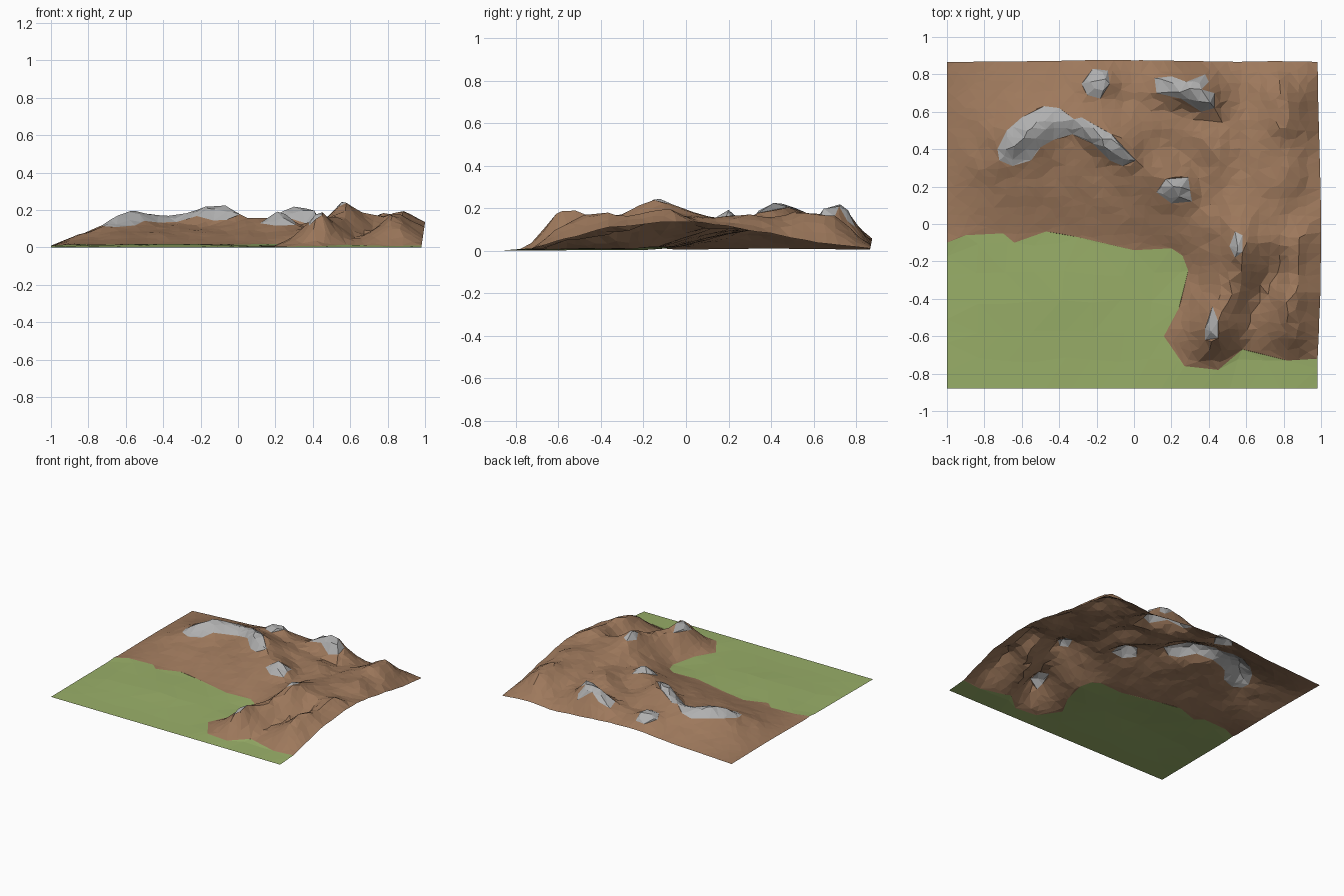
import bpy, random
from mathutils import Vector, noise, geometry

if "Cube" in bpy.data.objects:
    bpy.data.objects.remove(bpy.data.objects["Cube"])

random.seed(4)
W, E, S, N = -1.0, 0.98, -0.88, 0.865
samples = []


def line(*pts):
    """Record a ridge, valley or border line as closely spaced height samples."""
    pts = [Vector(p) for p in pts]
    for a, b in zip(pts, pts[1:]):
        n = max(1, round((b - a).length / 0.025))
        samples.extend(a.lerp(b, i / n) for i in range(n + 1))


# borders of the sheet
line((W, S, 0), (E, S, 0))
line((W, S, 0), (W, -.05, .005), (W, .4, .01), (W, N, .005))
line((W, N, .005), (-.5, N, .03), (-.15, N, .06), (.2, N, .04), (.55, N, .01),
     (.75, N, .03), (E, N, .01))
line((E, S, 0), (E, -.73, .01), (E, -.55, .06), (E, -.35, .11), (E, -.1, .135),
     (E, .1, .13), (E, .35, .09), (E, .6, .04), (E, N, .01))
# meadow
line((W, -.5, .006), (-.4, -.33, .022), (.1, -.5, .008))
line((-.8, -.7, .003), (.1, -.7, .003))
# south, west and north slopes of the arc
line((-.66, .3, .11), (-.52, .33, .11), (-.4, .44, .12), (-.3, .46, .125), (-.17, .33, .115),
     (-.06, .28, .12))
line((-.86, .3, .075), (-.86, .6, .06))
line((-.6, .72, .08), (-.35, .72, .1))
# arc ridge
line((-.68, .4, .165), (-.58, .46, .205), (-.47, .56, .18), (-.3, .54, .185),
     (-.15, .44, .24), (-.06, .38, .25), (.03, .33, .165), (.13, .25, .155))
# northern knolls
line((-.23, .76, .175), (-.18, .76, .185), (-.16, .73, .18))
line((.15, .74, .17), (.27, .72, .225), (.35, .68, .24), (.4, .66, .225))
line((.2, .78, .16), (.36, .77, .19))
# basin south of the knolls
line((-.2, .64, .115), (0, .66, .1), (.2, .62, .1), (.36, .57, .1), (.5, .58, .08))
line((.1, .48, .105), (.25, .4, .09), (.34, .28, .095), (.42, .1, .1))
line((0, .75, .09), (.06, .8, .08))
line((.36, .46, .13), (.43, .4, .15), (.48, .28, .14))
line((.55, .45, .1), (.57, .3, .115))
# middle spur and its foot
line((.15, .2, .15), (.21, .19, .215), (.27, .18, .19))
line((.12, .09, .09), (.28, .06, .09))
line((.4, -.1, .09), (.34, -.3, .03))
# long southern ridge
line((.52, .1, .15), (.56, -.13, .26), (.57, -.16, .26), (.54, -.3, .18), (.46, -.45, .175),
     (.43, -.57, .225), (.42, -.68, .11))
line((.57, -.13, .26), (.67, -.04, .165), (.72, .06, .165))
# diagonal valley
line((.62, -.62, .03), (.64, -.45, .055), (.71, -.32, .075), (.78, -.2, .105))
# eastern ridge and hill
line((.86, -.64, .09), (.84, -.53, .17), (.84, -.42, .185), (.86, -.25, .175),
     (.85, -.1, .208), (.91, -.07, .195))
line((.8, .06, .14), (.92, .08, .125))
line((.72, .06, .165), (.74, .2, .16), (.86, .24, .175), (.8, .36, .155), (.78, .46, .165),
     (.79, .57, .208), (.8, .66, .19), (.78, .75, .15))
line((.86, .66, .16), (.88, .5, .14))
line((.64, .33, .15), (.66, .52, .13))
line((.58, .78, .05), (.58, .62, .08))

# outline of the meadow and of the bare rock patches
meadow = [(W, -.1), (-.9, -.06), (-.7, -.05), (-.64, -.1), (-.47, -.04), (-.3, -.07), (0, -.14),
          (.2, -.13), (.26, -.17), (.29, -.25), (.24, -.45), (.16, -.6), (.27, -.76), (.45, -.78),
          (.58, -.67), (.82, -.73), (E, -.72)]
line(*[(x, y, .016 if y > -.2 else .006) for x, y in meadow])
rocks = [
    [(-.73, .4), (-.68, .5), (-.6, .57), (-.48, .63), (-.4, .62), (-.32, .56), (-.28, .57),
     (-.12, .48), (.01, .34), (-.06, .31), (-.13, .34), (-.22, .43), (-.33, .48), (-.43, .45),
     (-.5, .41), (-.55, .34), (-.65, .31), (-.72, .34)],
    [(-.28, .75), (-.22, .83), (-.14, .82), (-.13, .75), (-.18, .67), (-.25, .69)],
    [(.11, .78), (.2, .79), (.28, .76), (.38, .8), (.4, .76), (.36, .72), (.43, .7), (.43, .62),
     (.36, .6), (.25, .67), (.12, .7)],
    [(.12, .17), (.17, .24), (.29, .25), (.3, .18), (.31, .12), (.2, .11)],
    [(.54, -.04), (.58, -.06), (.58, -.15), (.54, -.18), (.51, -.12)],
    [(.42, -.44), (.45, -.52), (.45, -.61), (.38, -.62), (.38, -.56)],
]
meadow_area = meadow + [(E, S), (W, S)]


def inside(p, poly):
    hit = False
    for (x1, y1), (x2, y2) in zip(poly, poly[1:] + poly[:1]):
        if (y1 > p[1]) != (y2 > p[1]) and p[0] < x1 + (p[1] - y1) * (x2 - x1) / (y2 - y1):
            hit = not hit
    return hit


# stretch a skin over the lines on a fine grid: even slopes between ridge and valley
GX, GY = 66, 58
cells = {}
for s in samples:
    key = (round((s.x - W) / (E - W) * GX), round((s.y - S) / (N - S) * GY))
    cells.setdefault(key, []).append(s.z)
fixed = {k: sum(v) / len(v) for k, v in cells.items()}
grid = [[fixed.get((i, j), .06) for j in range(GY + 1)] for i in range(GX + 1)]
free = [(i, j) for i in range(1, GX) for j in range(1, GY) if (i, j) not in fixed]
for _ in range(200):
    for i, j in free:
        mean = (grid[i - 1][j] + grid[i + 1][j] + grid[i][j - 1] + grid[i][j + 1]) / 4
        grid[i][j] += 1.6 * (mean - grid[i][j])
# soften the creases once
old = [r[:] for r in grid]
for i in range(1, GX):
    for j in range(1, GY):
        mean = (old[i - 1][j] + old[i + 1][j] + old[i][j - 1] + old[i][j + 1]) / 4
        grid[i][j] += .45 * (mean - old[i][j])


def height(x, y):
    """Read the skin between grid points and roughen it a little."""
    u = min(max((x - W) / (E - W) * GX, 0), GX - 1e-6)
    v = min(max((y - S) / (N - S) * GY, 0), GY - 1e-6)
    i, j = int(u), int(v)
    u, v = u - i, v - j
    z = ((grid[i][j] * (1 - u) + grid[i + 1][j] * u) * (1 - v)
         + (grid[i][j + 1] * (1 - u) + grid[i + 1][j + 1] * u) * v)
    rough = .012 * noise.noise(Vector((x * 9, y * 9, 3)))
    return max(0, z + rough * min(1, z / .1))


# triangulate scattered points together with the colour outlines
pts, edges = [], []
for poly, closed in [(meadow, False)] + [(r, True) for r in rocks]:
    k, n = len(pts), len(poly)
    pts += [Vector(p) for p in poly]
    edges += [(k + i, k + (i + 1) % n) for i in range(n if closed else n - 1)]
outline = pts[:]
NX, NY = 38, 34
for i in range(NX + 1):
    for j in range(NY + 1):
        x = E if i == NX else W + (E - W) * i / NX
        y = N if j == NY else S + (N - S) * j / NY
        border_x, border_y = i in (0, NX), j in (0, NY)
        x += 0 if border_x else random.uniform(-.014, .014)
        y += 0 if border_y else random.uniform(-.014, .014)
        p = Vector((x, y))
        if inside(p, meadow_area) and (i % 3 or j % 3) and not (border_x or border_y):
            continue
        if all((p - q).length > .022 for q in outline) or (border_x and border_y):
            pts.append(p)
flat, _, tris, *_ = geometry.delaunay_2d_cdt(pts, edges, [], 0, 1e-5)

verts = []
for p in flat:
    z = height(p.x, p.y)
    x = p.x + (.15 * z if p.x > E - .001 else 0)   # high borders lean outward
    y = p.y + (.2 * z if p.y > N - .001 else 0)
    verts.append((x, y, z))

mesh = bpy.data.meshes.new("mountain_terrain")
mesh.from_pydata(verts, [], [list(t) for t in tris])
for name, col in (("earth_brown", (.34, .19, .107)), ("grass_green", (.32, .43, .14)),
                  ("rock_grey", (.43, .43, .43))):
    m = bpy.data.materials.new(name)
    m.diffuse_color = (*col, 1)
    m.use_nodes = True
    m.node_tree.nodes["Principled BSDF"].inputs["Base Color"].default_value = m.diffuse_color
    mesh.materials.append(m)
for f in mesh.polygons:
    c = sum((flat[v] for v in f.vertices), Vector((0, 0))) / 3
    if inside(c, meadow_area):
        f.material_index = 1
    elif any(inside(c, r) for r in rocks):
        f.material_index = 2
    if f.normal.z < 0:
        f.flip()
mesh.update()
bpy.context.collection.objects.link(bpy.data.objects.new("mountain_terrain", mesh))
